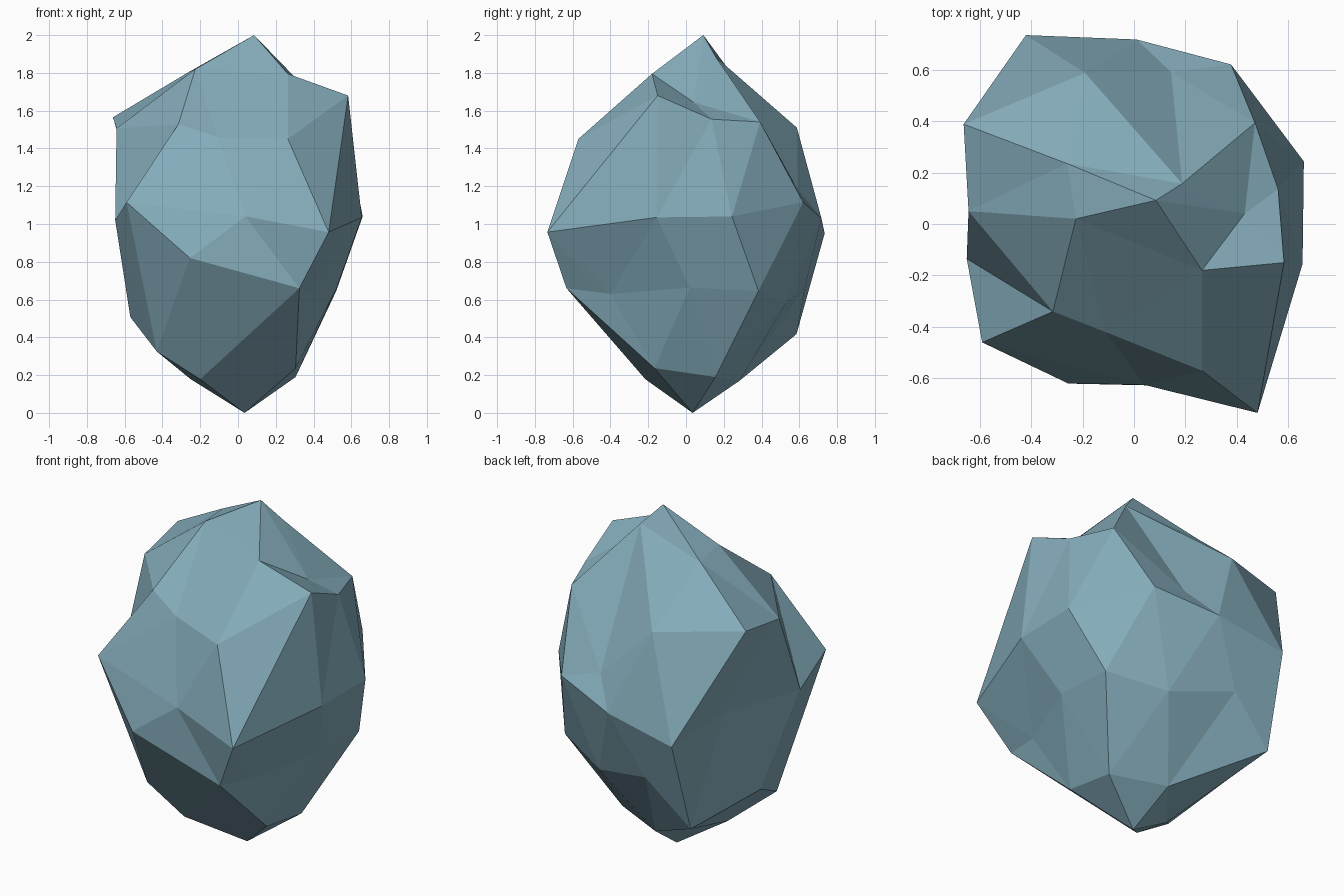
import bpy, bmesh, math

# Faceted boulder: a 42-point icosphere whose rings are pulled into place.
# Each ring lists its points anticlockwise, starting near the front (-y).
RINGS = {
    -1.00: [(0.035, 0.035, 0.0)],
    -0.85: [(-0.20, -0.215, 0.178), (0.305, -0.167, 0.237), (0.305, 0.156, 0.19),
            (0.0, 0.283, 0.17), (-0.25, -0.03, 0.178)],
    -0.53: [(0.325, -0.633, 0.66), (0.523, 0.02, 0.663), (0.20, 0.525, 0.575),
            (-0.44, 0.585, 0.417), (-0.43, -0.23, 0.325)],
    -0.45: [(-0.255, -0.62, 0.82), (0.37, -0.40, 0.63), (0.52, 0.384, 0.645),
            (-0.176, 0.63, 0.667), (-0.57, 0.115, 0.507)],
    0.00: [(0.04, -0.625, 1.04), (0.48, -0.734, 0.957), (0.655, -0.155, 1.035),
           (0.66, 0.243, 1.04), (0.377, 0.62, 1.115), (0.01, 0.717, 1.03),
           (-0.42, 0.734, 0.95), (-0.51, 0.37, 1.04), (-0.65, -0.135, 1.02),
           (-0.59, -0.46, 1.115)],
    0.45: [(0.264, -0.57, 1.45), (0.56, 0.135, 1.555), (0.144, 0.59, 1.185),
           (-0.662, 0.388, 1.565), (-0.315, -0.34, 1.53)],
    0.53: [(-0.11, -0.42, 1.46), (0.583, -0.15, 1.68), (0.47, 0.393, 1.54),
           (-0.19, 0.587, 1.51), (-0.643, 0.05, 1.505)],
    0.85: [(0.264, -0.18, 1.795), (0.43, 0.04, 1.645), (0.187, 0.157, 1.885),
           (-0.26, 0.235, 1.805), (-0.226, 0.02, 1.82)],
    1.00: [(0.085, 0.092, 2.0)],
}


def turn(v):
    """Angle around z, counted from just left of the front."""
    return (math.degrees(math.atan2(v.co.y, v.co.x)) + 115) % 360


bm = bmesh.new()
bmesh.ops.create_icosphere(bm, subdivisions=2, radius=1.0)
groups = {h: [] for h in RINGS}
for v in bm.verts:
    groups[min(RINGS, key=lambda h: abs(h - v.co.z))].append(v)
for h, verts in groups.items():
    for v, p in zip(sorted(verts, key=turn), RINGS[h]):
        v.co = p
bmesh.ops.recalc_face_normals(bm, faces=bm.faces)

# Flat-shaded object in one blue-grey stone colour
mesh = bpy.data.meshes.new("boulder")
bm.to_mesh(mesh)
bm.free()
stone = bpy.data.materials.new("blue grey stone")
stone.diffuse_color = (0.23, 0.41, 0.49, 1.0)
mesh.materials.append(stone)
boulder = bpy.data.objects.new("boulder", mesh)
bpy.context.collection.objects.link(boulder)
